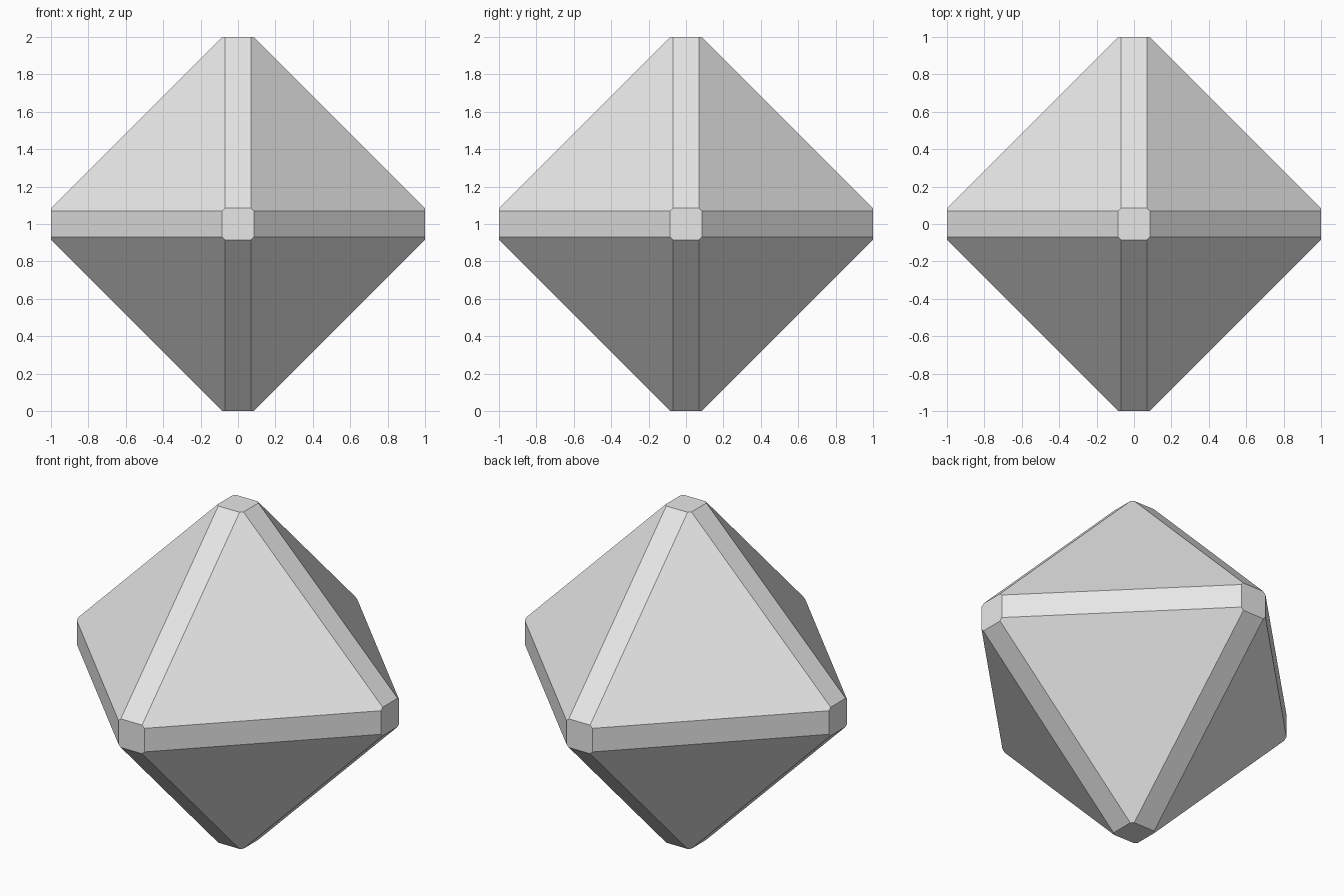
import bpy
import bmesh
from itertools import permutations, product
from math import radians

default_cube = bpy.data.objects.get("Cube")
if default_cube:
    bpy.data.objects.remove(default_cube, do_unlink=True)

# Plain light grey material
GREY = (0.8, 0.8, 0.8, 1.0)
grey = bpy.data.materials.new("light_grey")
grey.use_nodes = True
grey.diffuse_color = GREY
grey.node_tree.nodes["Principled BSDF"].inputs["Base Color"].default_value = GREY

# Distances of each corner from the centre: tip, tip half-width, edge half-width
TIP, TIP_HALF, EDGE_HALF = 1.0, 0.085, 0.07

# Octahedron with flat-cut tips and bevelled edges, as a symmetric hull
bm = bmesh.new()
for corner in permutations((TIP, TIP_HALF, EDGE_HALF)):
    for signs in product((-1, 1), repeat=3):
        x, y, z = (c * s for c, s in zip(corner, signs))
        bm.verts.new((x, y, z + TIP))
bmesh.ops.convex_hull(bm, input=bm.verts[:])

# Merge the hull triangles into whole flat facets
bmesh.ops.dissolve_limit(bm, angle_limit=radians(1), verts=bm.verts[:], edges=bm.edges[:])
bmesh.ops.recalc_face_normals(bm, faces=bm.faces[:])

mesh = bpy.data.meshes.new("bevelled_octahedron")
bm.to_mesh(mesh)
bm.free()
mesh.materials.append(grey)
body = bpy.data.objects.new("bevelled_octahedron", mesh)
bpy.context.collection.objects.link(body)
